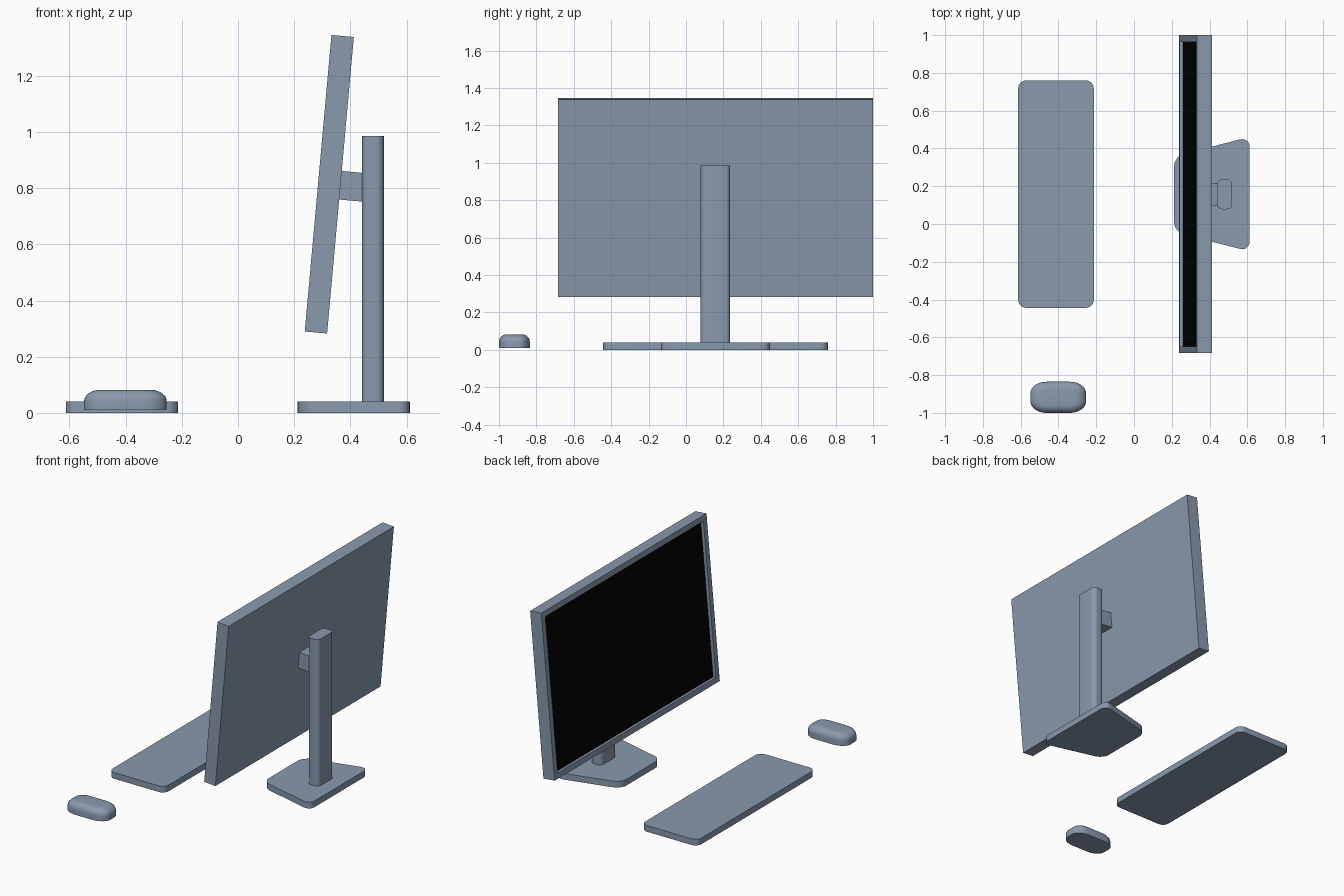
import bpy, bmesh, math

if "Cube" in bpy.data.objects:
    bpy.data.objects.remove(bpy.data.objects["Cube"])

YC = 0.158                     # shared centre line of monitor, stand and keyboard
TILT = math.radians(5.15)


def material(name, rgb):
    mat = bpy.data.materials.new(name)
    mat.diffuse_color = (*rgb, 1)
    mat.use_nodes = True
    mat.node_tree.nodes["Principled BSDF"].inputs["Base Color"].default_value = mat.diffuse_color
    return mat


SLATE = material("slate_plastic", (0.25, 0.32, 0.42))
BLACK = material("screen_black", (0.001, 0.001, 0.001))


def finish(name, bm, smooth=True, mat=SLATE, recalc=True):
    if recalc:
        bmesh.ops.recalc_face_normals(bm, faces=bm.faces)
    me = bpy.data.meshes.new(name)
    bm.to_mesh(me)
    bm.free()
    me.materials.append(mat)
    ob = bpy.data.objects.new(name, me)
    bpy.context.collection.objects.link(ob)
    if smooth:
        bpy.ops.object.select_all(action='DESELECT')
        ob.select_set(True)
        bpy.context.view_layer.objects.active = ob
        bpy.ops.object.shade_smooth_by_angle(angle=math.radians(35))
    return ob


def rounded_prism(outline, z0, z1, radius, segments=6):
    """Extruded outline with rounded vertical edges."""
    bm = bmesh.new()
    face = bm.faces.new([bm.verts.new((x, y, z0)) for x, y in outline])
    new = bmesh.ops.extrude_face_region(bm, geom=[face], use_keep_orig=True)['geom']
    top = [v for v in new if isinstance(v, bmesh.types.BMVert)]
    bmesh.ops.translate(bm, verts=top, vec=(0, 0, z1 - z0))
    bmesh.ops.recalc_face_normals(bm, faces=bm.faces)
    upright = [e for e in bm.edges
               if abs(e.verts[0].co.z - e.verts[1].co.z) > 1e-4]
    bmesh.ops.bevel(bm, geom=upright, offset=radius, offset_type='OFFSET',
                    segments=segments, profile=0.5, affect='EDGES')
    return bm


def rect(x0, x1, y0, y1):
    return [(x0, y0), (x1, y0), (x1, y1), (x0, y1)]


def box(size, centre=(0, 0, 0)):
    bm = bmesh.new()
    bmesh.ops.create_cube(bm, size=1)
    bmesh.ops.scale(bm, vec=size, verts=bm.verts)
    bmesh.ops.translate(bm, vec=centre, verts=bm.verts)
    return bm


def tilt(ob):
    ob.location = (0.325, YC, 0.814)
    ob.rotation_euler = (0, TILT, 0)


# Monitor housing: slab with a recessed opening facing -x
W, H, T, RIM, DEPTH = 1.684, 1.06, 0.08, 0.036, 0.019
bm = box((T, W, H))
bm.normal_update()
front = min(bm.faces, key=lambda f: f.calc_center_median().x)
bmesh.ops.inset_region(bm, faces=[front], thickness=RIM, use_even_offset=True)
floor = bmesh.ops.extrude_discrete_faces(bm, faces=[front])['faces']
bmesh.ops.translate(bm, verts=floor[0].verts, vec=(DEPTH, 0, 0))
bmesh.ops.delete(bm, geom=floor, context='FACES_ONLY')
tilt(finish("monitor_housing", bm, smooth=False))

# Black screen closing the back of the recess, wound to face -x
bm = bmesh.new()
sy, sz, sx = W / 2 - RIM, H / 2 - RIM, -T / 2 + DEPTH
bm.faces.new([bm.verts.new((sx, y, z)) for y, z in
              ((-sy, -sz), (-sy, sz), (sy, sz), (sy, -sz))])
tilt(finish("screen", bm, smooth=False, mat=BLACK, recalc=False))

# Arm joining housing to post
tilt(finish("mount_arm", box((0.11, 0.12, 0.102), (0.094, 0, 0)), smooth=False))

# Stand post and tapered base
finish("stand_post", rounded_prism(rect(0.441, 0.519, YC - 0.08, YC + 0.078),
                                   0.04, 0.986, 0.026))
base = [(0.212, YC - 0.2), (0.612, YC - 0.303), (0.612, YC + 0.303), (0.212, YC + 0.2)]
finish("stand_base", rounded_prism(base, 0, 0.04, 0.053))

# Keyboard slab
finish("keyboard", rounded_prism(rect(-0.613, -0.213, YC - 0.602, YC + 0.602),
                                 0, 0.04, 0.042))

# Mouse: rounded block with a rounded top, stretched along x
STRETCH = 0.7
hx = 0.147 * STRETCH
bm = rounded_prism(rect(-hx, hx, -0.0825, 0.0825), 0.01, 0.082, 0.06, 8)
rim = [e for e in bm.edges if all(v.co.z > 0.08 for v in e.verts)]
bmesh.ops.bevel(bm, geom=rim, offset=0.04, offset_type='OFFSET',
                segments=6, profile=0.5, affect='EDGES')
bmesh.ops.scale(bm, vec=(1 / STRETCH, 1, 1), verts=bm.verts)
bmesh.ops.translate(bm, vec=(-0.401, -0.9175, 0), verts=bm.verts)
finish("mouse", bm)
